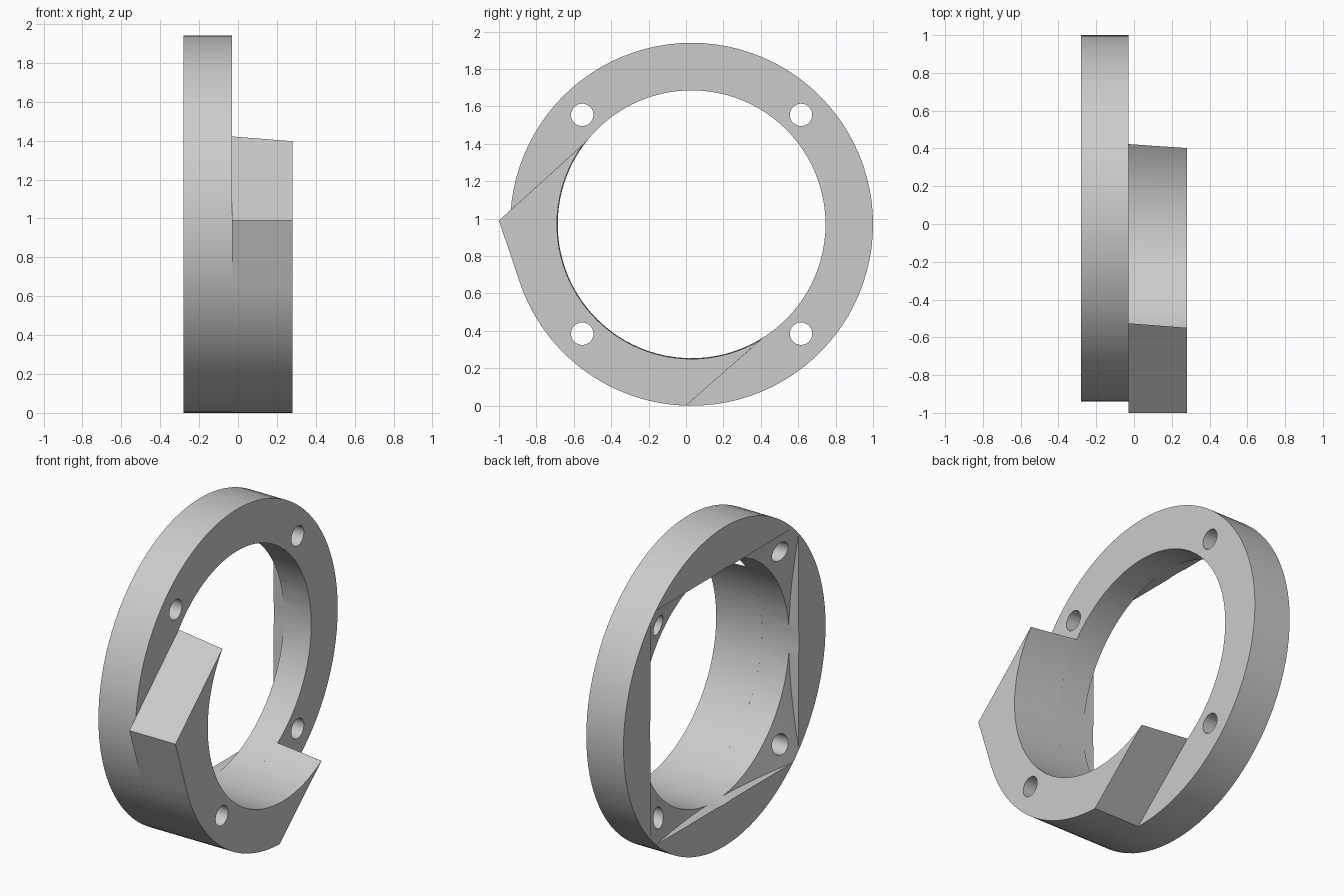
import bpy, bmesh, math
from mathutils import Matrix, Vector

if "Cube" in bpy.data.objects:
    bpy.data.objects.remove(bpy.data.objects["Cube"], do_unlink=True)

CY, CZ = 0.03, 0.97              # ring axis
OUTER, BORE = 0.97, 0.716        # ring radii
BACK, STEP, FRONT = -0.28, -0.03, 0.28
SEGMENTS = 96

grey = bpy.data.materials.new("light_grey")
grey.use_nodes = True
grey.diffuse_color = (0.6, 0.6, 0.6, 1)
grey.node_tree.nodes["Principled BSDF"].inputs["Base Color"].default_value = (0.6, 0.6, 0.6, 1)


def finish(name, bm):
    bmesh.ops.recalc_face_normals(bm, faces=bm.faces)
    mesh = bpy.data.meshes.new(name)
    bm.to_mesh(mesh)
    bm.free()
    mesh.materials.append(grey)
    obj = bpy.data.objects.new(name, mesh)
    bpy.context.collection.objects.link(obj)
    return obj


def disc(name, x0, x1, r0, r1, y=CY, z=CZ, segments=SEGMENTS):
    """Cylinder or cone running along x."""
    bm = bmesh.new()
    place = Matrix.Translation(((x0 + x1) / 2, y, z)) @ Matrix.Rotation(math.pi / 2, 4, 'Y')
    bmesh.ops.create_cone(bm, cap_ends=True, segments=segments, radius1=r0,
                          radius2=r1, depth=x1 - x0, matrix=place)
    return finish(name, bm)


def boolean(obj, cutter, operation='DIFFERENCE'):
    mod = obj.modifiers.new(operation.lower(), 'BOOLEAN')
    mod.operation, mod.solver, mod.object = operation, 'EXACT', cutter
    bpy.ops.object.select_all(action='DESELECT')
    bpy.context.view_layer.objects.active = obj
    obj.select_set(True)
    bpy.ops.object.modifier_apply(modifier=mod.name)
    bpy.data.objects.remove(cutter, do_unlink=True)


def bolt_hole(side, up):
    return disc("hole_cutter", -0.5, 0.5, 0.06, 0.06, CY + side * 0.585, CZ + up * 0.585, 32)


def arc(radius, start, end, count):
    steps = [math.radians(start + (end - start) * i / count) for i in range(count + 1)]
    return [(CY + radius * math.cos(a), CZ + radius * math.sin(a)) for a in steps]


# Flange ring with its bore
ring = disc("flange_ring", BACK, STEP, OUTER, OUTER)
boolean(ring, disc("bore_cutter", -0.5, 0.5, BORE, BORE))

# Shallow conical recess on the back, trimmed to a square
recess = disc("recess_cutter", -0.30, -0.212, 1.044, 0.708)
bm = bmesh.new()
bmesh.ops.create_cube(bm, size=1, matrix=Matrix.Translation((-0.25, CY, CZ))
                      @ Matrix.Diagonal((0.4, 1.424, 1.424, 1)))
boolean(recess, finish("square_cutter", bm), 'INTERSECT')
boolean(ring, recess)

# Four bolt holes
for side in (-1, 1):
    for up in (-1, 1):
        boolean(ring, bolt_hole(side, up))

# Raised partial collar with a pointed upper end and slanted cut ends
outline = [(-1.0, 0.99)] + arc(OUTER, 199, 268.2, 24)
bm = bmesh.new()
loops = []
for x, radius, first, last in ((STEP, BORE, 303.3, 140.9), (FRONT, 0.72, 301.1, 143.6)):
    points = outline + arc(radius, first, last, 44)
    loops.append([bm.verts.new(Vector((x, y, z))) for y, z in points])
    bm.faces.new(loops[-1])
for i in range(len(loops[0])):
    bm.faces.new((loops[0][i - 1], loops[0][i], loops[1][i], loops[1][i - 1]))
collar = finish("raised_collar", bm)
boolean(collar, bolt_hole(-1, -1))

# Smooth the round walls and keep the edges crisp
bpy.ops.object.select_all(action='DESELECT')
for obj in (ring, collar):
    obj.select_set(True)
bpy.context.view_layer.objects.active = ring
bpy.ops.object.shade_smooth_by_angle(angle=math.radians(12))
